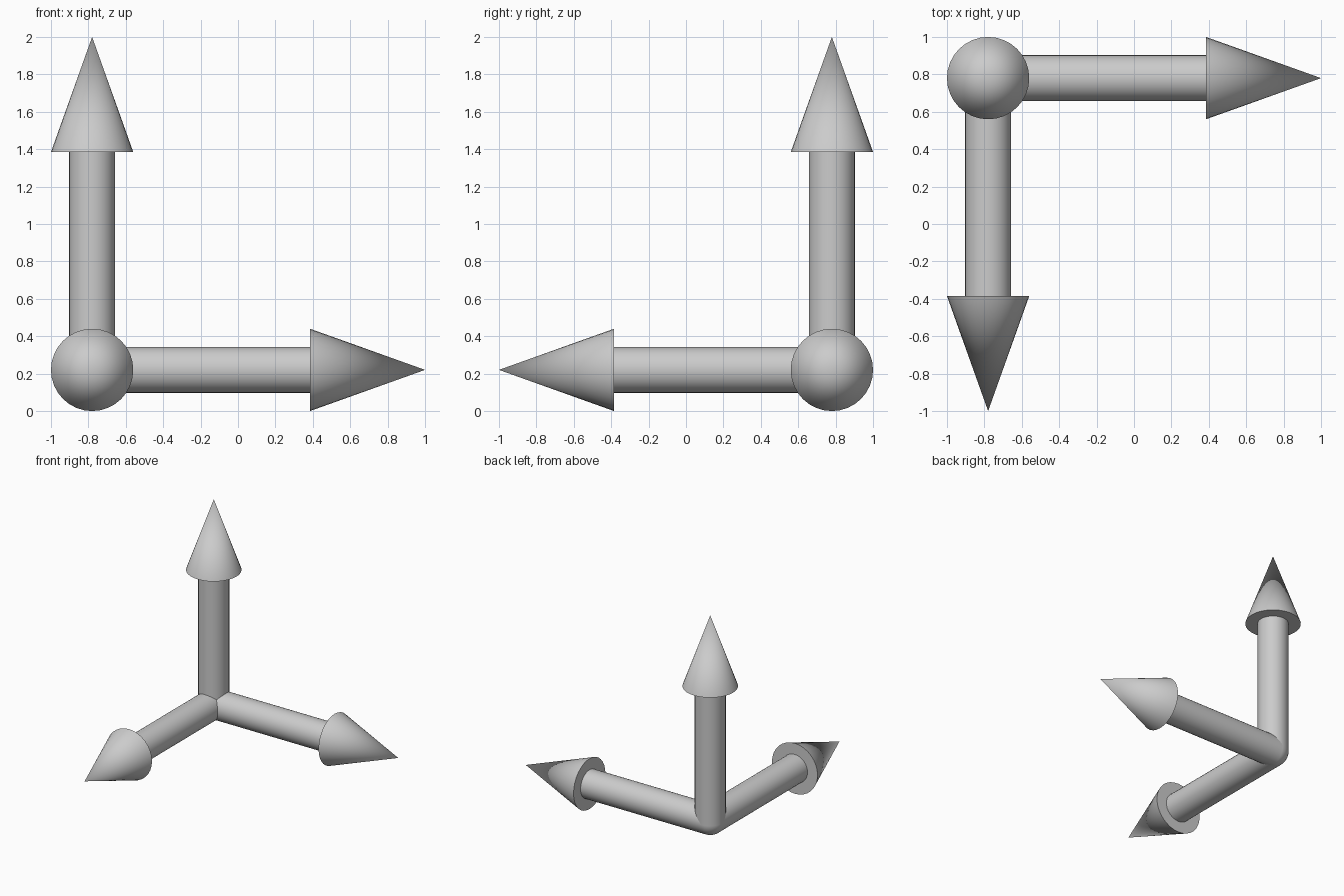
import bpy
import math
from mathutils import Vector

cube = bpy.data.objects.get("Cube")
if cube:
    bpy.data.objects.remove(cube, do_unlink=True)

ORIGIN = Vector((-0.78, 0.78, 0.22))
SHAFT_RADIUS = 0.123
HEAD_RADIUS = 0.22
HEAD_START = 1.165
LENGTH = 1.78
SIDES = 32

grey = bpy.data.materials.new("light_grey")
grey.use_nodes = True
colour = (0.6, 0.6, 0.6, 1.0)
grey.diffuse_color = colour
grey.node_tree.nodes["Principled BSDF"].inputs["Base Color"].default_value = colour


def finish(name):
    """Name the active part, colour it and smooth it with sharp rims."""
    part = bpy.context.object
    part.name = name
    part.data.materials.append(grey)
    bpy.ops.object.shade_smooth_by_angle(angle=math.radians(40))


def arrow(name, direction):
    direction = Vector(direction)
    turn = direction.to_track_quat('Z', 'Y').to_euler()

    # Round shaft running from the shared corner to the head
    bpy.ops.mesh.primitive_cylinder_add(
        vertices=SIDES, radius=SHAFT_RADIUS, depth=HEAD_START,
        location=ORIGIN + direction * HEAD_START / 2, rotation=turn)
    finish(name + "_shaft")

    # Pointed head with a flat base
    bpy.ops.mesh.primitive_cone_add(
        vertices=SIDES, radius1=HEAD_RADIUS, radius2=0, depth=LENGTH - HEAD_START,
        location=ORIGIN + direction * (HEAD_START + LENGTH) / 2, rotation=turn)
    finish(name + "_head")


# Three arrows at right angles
arrow("left_arrow", (1, 0, 0))
arrow("front_arrow", (0, -1, 0))
arrow("up_arrow", (0, 0, 1))

# Ball rounding off the shared corner
bpy.ops.mesh.primitive_uv_sphere_add(
    segments=SIDES, ring_count=SIDES // 2, radius=SHAFT_RADIUS, location=ORIGIN)
finish("corner_ball")
